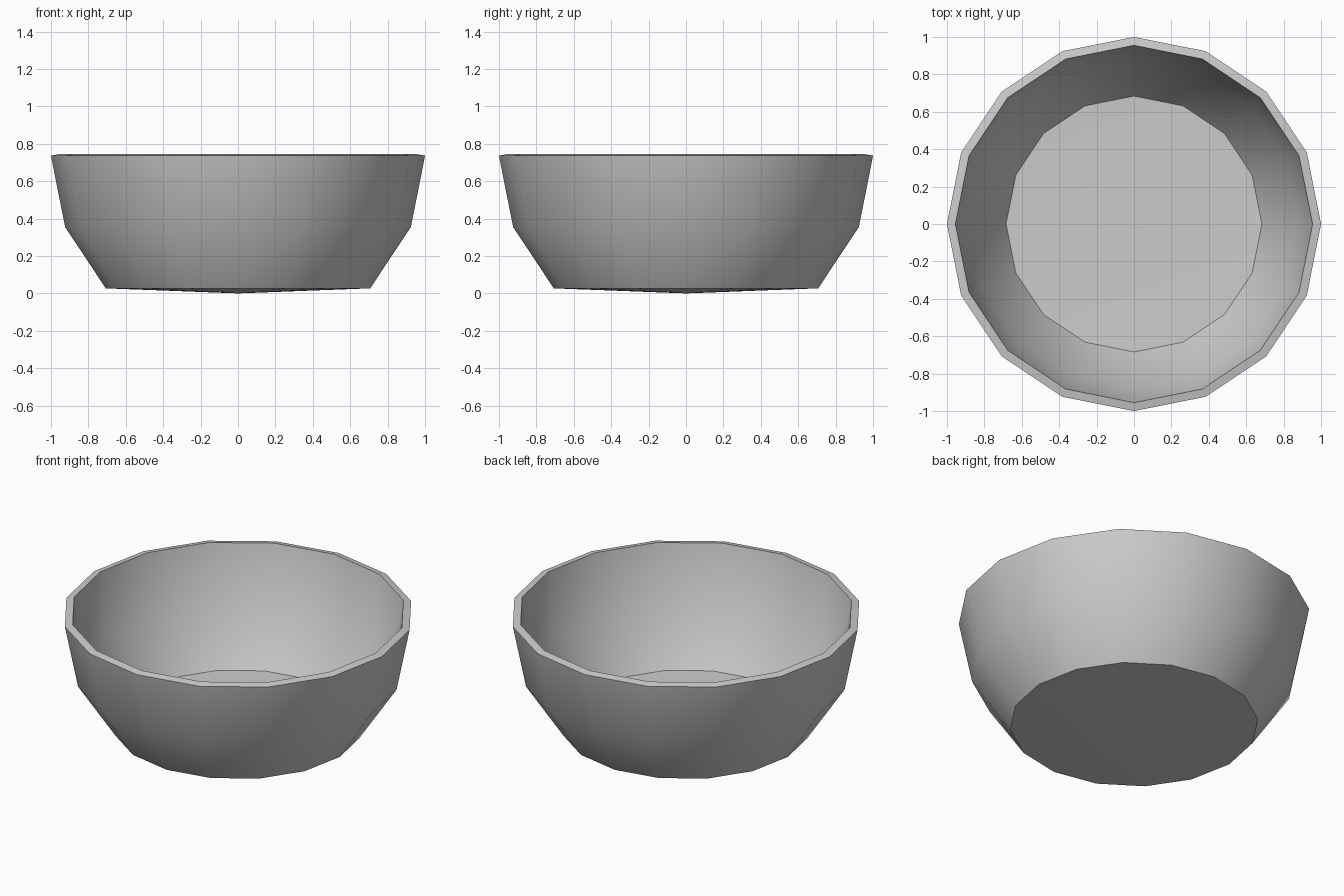
import bpy
import bmesh
from math import cos, sin, pi

cube = bpy.data.objects.get("Cube")
if cube:
    bpy.data.objects.remove(cube, do_unlink=True)

SIDES = 16

# Plain grey material
grey = bpy.data.materials.new("plain grey")
grey.use_nodes = True
color = (0.6, 0.6, 0.6, 1)
grey.diffuse_color = color
grey.node_tree.nodes["Principled BSDF"].inputs["Base Color"].default_value = color

# Closed wall section from outer base centre, over the rim, to inner floor centre
outer = [(0.707, 0.027), (0.924, 0.354), (1.0, 0.736)]
inner = [(0.955, 0.745), (0.882, 0.371), (0.684, 0.067)]

bm = bmesh.new()
rings = [[bm.verts.new((r * cos(2 * pi * i / SIDES), r * sin(2 * pi * i / SIDES), z))
          for i in range(SIDES)] for r, z in outer + inner]
base = bm.verts.new((0, 0, 0))
floor = bm.verts.new((0, 0, 0.045))
for i in range(SIDES):
    j = (i + 1) % SIDES
    for low, high in zip(rings, rings[1:]):
        bm.faces.new((low[i], low[j], high[j], high[i]))
    bm.faces.new((base, rings[0][j], rings[0][i]))
    bm.faces.new((floor, rings[-1][i], rings[-1][j]))
bmesh.ops.recalc_face_normals(bm, faces=bm.faces)

mesh = bpy.data.meshes.new("bowl")
bm.to_mesh(mesh)
bm.free()
mesh.materials.append(grey)
bowl = bpy.data.objects.new("bowl", mesh)
bpy.context.collection.objects.link(bowl)

# Smooth sides with a crisp rim and base
bpy.ops.object.select_all(action='DESELECT')
bowl.select_set(True)
bpy.context.view_layer.objects.active = bowl
bpy.ops.object.shade_smooth_by_angle(angle=pi / 6)
